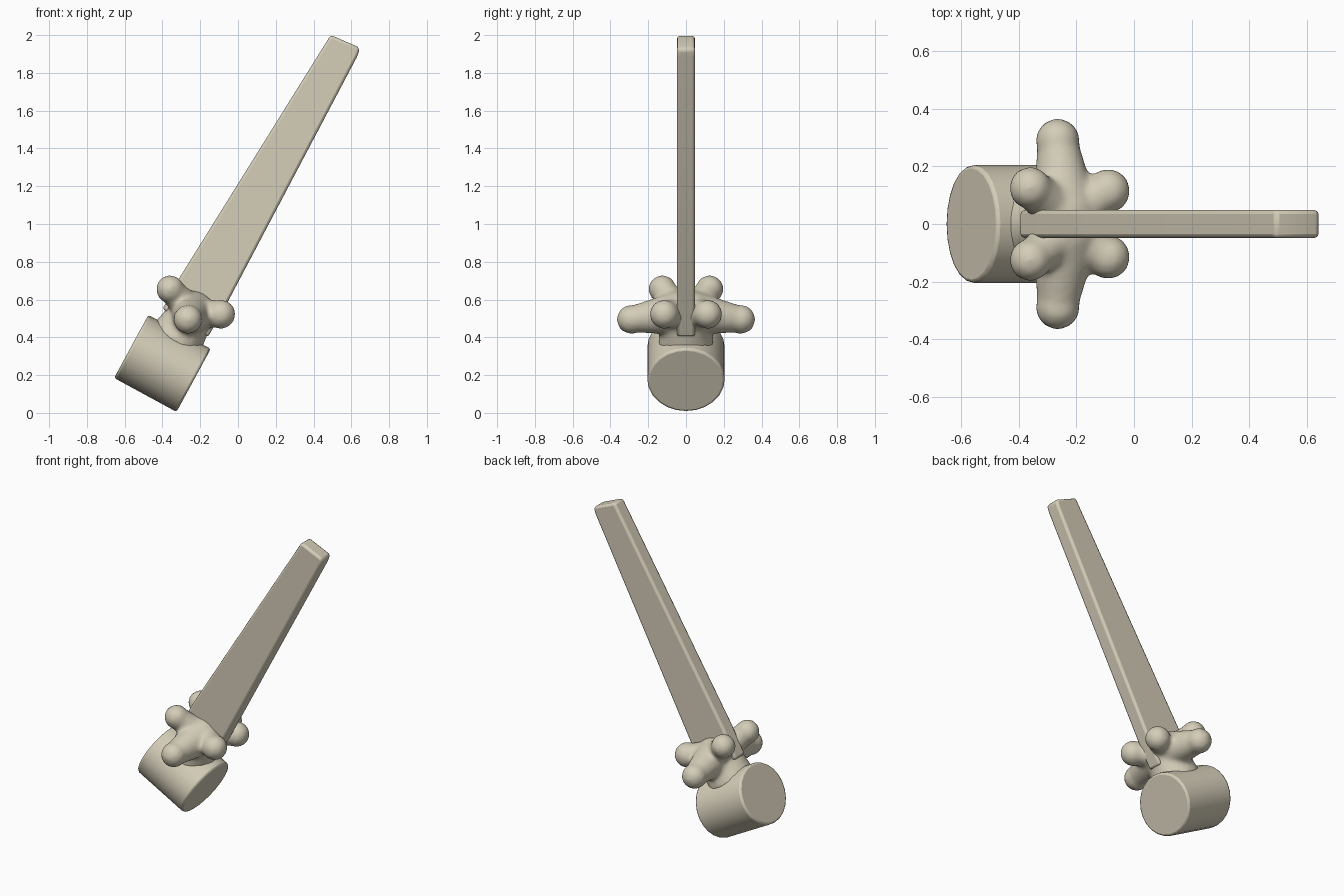
import bpy, bmesh, math
from mathutils import Vector, Matrix

if "Cube" in bpy.data.objects:
    bpy.data.objects.remove(bpy.data.objects["Cube"])

stone = bpy.data.materials.new("warm beige")
stone.diffuse_color = (0.66, 0.61, 0.48, 1)
stone.use_nodes = True
stone.node_tree.nodes["Principled BSDF"].inputs["Base Color"].default_value = stone.diffuse_color

TILT = math.radians(28.5)                      # lean of the whole tool in the xz plane
U = Vector((math.sin(TILT), 0, math.cos(TILT)))   # along the bar
V = Vector((math.cos(TILT), 0, -math.sin(TILT)))  # across the bar


def finish(name, bm, bevel=0, segments=2, angle=40):
    bmesh.ops.recalc_face_normals(bm, faces=bm.faces)
    me = bpy.data.meshes.new(name)
    bm.to_mesh(me)
    bm.free()
    me.materials.append(stone)
    ob = bpy.data.objects.new(name, me)
    bpy.context.collection.objects.link(ob)
    if bevel:
        m = ob.modifiers.new("soft edges", 'BEVEL')
        m.width, m.segments, m.limit_method = bevel, segments, 'ANGLE'
        m.angle_limit = math.radians(40)
    bpy.ops.object.select_all(action='DESELECT')
    ob.select_set(True)
    bpy.context.view_layer.objects.active = ob
    bpy.ops.object.shade_smooth_by_angle(angle=math.radians(angle))
    return ob


def cone(bm, a, b, r1, r2):
    d = b - a
    mat = Matrix.Translation((a + b) / 2) @ d.to_track_quat('Z', 'Y').to_matrix().to_4x4()
    bmesh.ops.create_cone(bm, cap_ends=True, segments=20, radius1=r1, radius2=r2,
                          depth=d.length, matrix=mat)


def ball(bm, c, r, scale=(1, 1, 1)):
    # scale is along V, Y, U
    rot = Matrix((V, Vector((0, 1, 0)), U)).transposed().to_4x4()
    mat = Matrix.Translation(c) @ rot @ Matrix.Diagonal((*scale, 1))
    bmesh.ops.create_uvsphere(bm, u_segments=20, v_segments=12, radius=r, matrix=mat)


# round weight at the foot, axis across the bar
bm = bmesh.new()
centre = Vector((-0.40, 0, 0.262))
rot = Matrix((U, Vector((0, 1, 0)), V)).transposed().to_4x4()
bmesh.ops.create_cone(bm, cap_ends=True, segments=24, radius1=1, radius2=1, depth=0.376,
                      matrix=Matrix.Translation(centre) @ rot @ Matrix.Diagonal((0.19, 0.205, 1, 1)))
finish("round_weight", bm, 0.012)

# tapering flat bar
bm = bmesh.new()
profile = [(-0.40, 0.55), (-0.16, 0.40), (-0.063, 0.571), (0.63, 1.885),
           (0.645, 1.925), (0.63, 1.94), (0.492, 2.0), (0.478, 1.98), (-0.307, 0.72)]
face = bm.faces.new([bm.verts.new((x, -0.048, z)) for x, z in profile])
ext = bmesh.ops.extrude_face_region(bm, geom=[face])
bmesh.ops.translate(bm, vec=(0, 0.096, 0),
                    verts=[g for g in ext["geom"] if isinstance(g, bmesh.types.BMVert)])
finish("tapered_bar", bm, 0.014)

# knobbed collar: hub, neck and three mirrored pairs of knobs, fused softly
bm = bmesh.new()
hub = Vector((-0.24, 0, 0.53))
ball(bm, hub, 0.14, (0.95, 1.0, 0.85))
cone(bm, Vector((-0.34, 0, 0.37)), hub, 0.15, 0.12)
knobs = [((-0.265, 0.29, 0.495), 0.077, 0.12),
         ((-0.36, 0.125, 0.655), 0.074, 0.085),
         ((-0.09, 0.115, 0.522), 0.077, 0.085)]
for (x, y, z), r, root in knobs:
    for side in (1, -1):
        tip = Vector((x, side * y, z))
        ball(bm, tip, r)
        cone(bm, hub + Vector((0, side * 0.03, 0)), tip, root, r * 0.9)
collar = finish("knobbed_collar", bm, angle=180)
rm = collar.modifiers.new("fuse", 'REMESH')
rm.mode, rm.voxel_size, rm.use_smooth_shade = 'VOXEL', 0.014, True
sm = collar.modifiers.new("blend", 'SMOOTH')
sm.factor, sm.iterations = 0.5, 6
